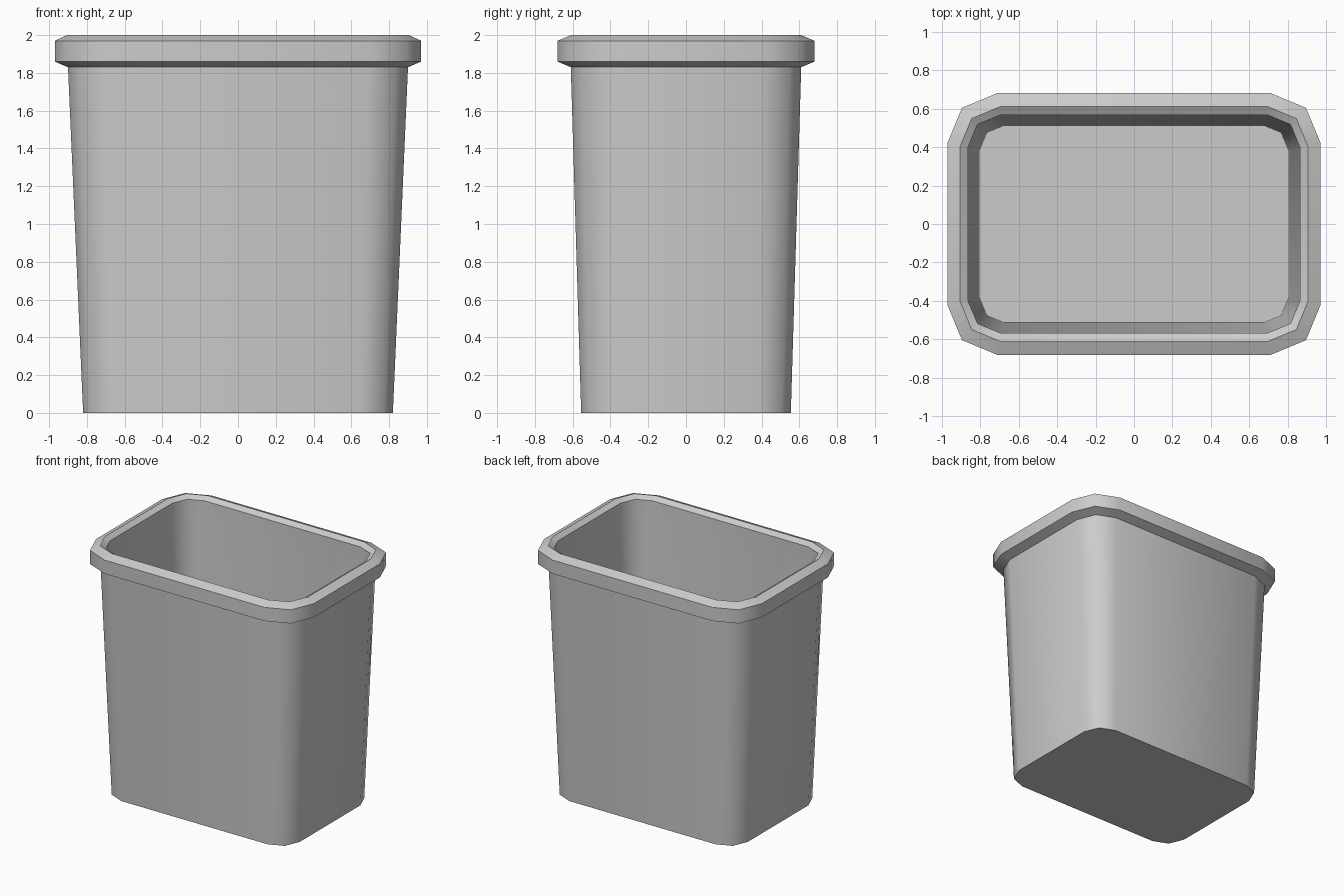
import bpy, bmesh, math

if "Cube" in bpy.data.objects:
    bpy.data.objects.remove(bpy.data.objects["Cube"])

# Cross-section rings from outer base, over the rim, down to the inner floor:
# (half width x, half depth y, corner radius, height z)
PROFILE = [
    (0.82, 0.555, 0.17, 0.0),    # outer base
    (0.90, 0.61, 0.21, 1.83),    # under the rim
    (0.97, 0.68, 0.26, 1.86),    # rim lower edge
    (0.97, 0.68, 0.26, 1.97),    # rim upper edge
    (0.905, 0.61, 0.21, 2.0),    # rim crest
    (0.863, 0.567, 0.17, 1.975), # inner lip
    (0.86, 0.565, 0.17, 1.83),   # inner wall top
    (0.803, 0.513, 0.13, 0.05),  # inner floor
]
CORNER_SEGMENTS = 2


def rounded_ring(bm, hx, hy, r, z):
    """Rounded rectangle of vertices, counter-clockwise."""
    verts = []
    for i, (sx, sy) in enumerate([(1, 1), (-1, 1), (-1, -1), (1, -1)]):
        for k in range(CORNER_SEGMENTS + 1):
            a = math.pi / 2 * (i + k / CORNER_SEGMENTS)
            verts.append(bm.verts.new((sx * (hx - r) + r * math.cos(a),
                                       sy * (hy - r) + r * math.sin(a), z)))
    return verts


# Waste bin: loft the rings, then cap the underside and the floor
bm = bmesh.new()
rings = [rounded_ring(bm, *p) for p in PROFILE]
for low, high in zip(rings, rings[1:]):
    n = len(low)
    for i in range(n):
        j = (i + 1) % n
        bm.faces.new((low[i], low[j], high[j], high[i]))
bm.faces.new(list(reversed(rings[0])))
bm.faces.new(rings[-1])
bmesh.ops.recalc_face_normals(bm, faces=bm.faces)

mesh = bpy.data.meshes.new("waste_bin")
bm.to_mesh(mesh)
bm.free()
bin_obj = bpy.data.objects.new("waste_bin", mesh)
bpy.context.collection.objects.link(bin_obj)

# Smooth rounded corners, crisp rim and base edges
bpy.context.view_layer.objects.active = bin_obj
bin_obj.select_set(True)
bpy.ops.object.shade_smooth_by_angle(angle=math.radians(46))
